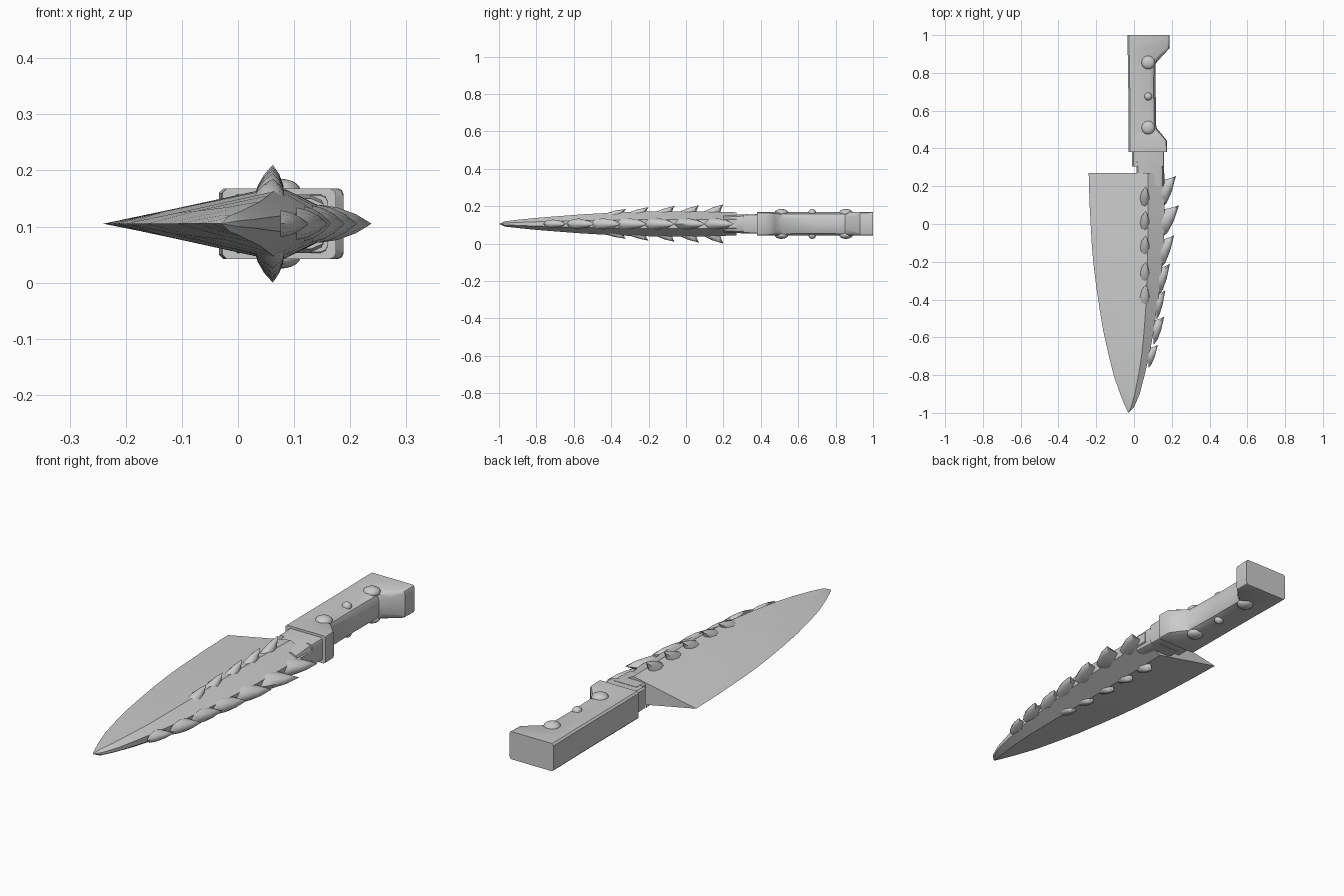
import bpy, bmesh, math
from mathutils import Vector

if "Cube" in bpy.data.objects:
    bpy.data.objects.remove(bpy.data.objects["Cube"])

CZ = 0.105  # mid-plane height
steel = bpy.data.materials.new("grey steel")
steel.diffuse_color = (0.6, 0.6, 0.6, 1)
steel.use_nodes = True
steel.node_tree.nodes["Principled BSDF"].inputs["Base Color"].default_value = steel.diffuse_color


def make(name, bm, angle=35):
    bmesh.ops.recalc_face_normals(bm, faces=bm.faces)
    me = bpy.data.meshes.new(name)
    bm.to_mesh(me)
    bm.free()
    me.materials.append(steel)
    ob = bpy.data.objects.new(name, me)
    bpy.context.collection.objects.link(ob)
    bpy.ops.object.select_all(action='DESELECT')
    ob.select_set(True)
    bpy.context.view_layer.objects.active = ob
    bpy.ops.object.shade_smooth_by_angle(angle=math.radians(angle))
    return ob


def loft(name, rings, tip=None, angle=35, sharp_cols=()):
    """Skin closed rings of points, ending in a cap or in a point."""
    bm = bmesh.new()
    vs = [[bm.verts.new(p) for p in r] for r in rings]
    n = len(vs[0])
    for a, b in zip(vs, vs[1:]):
        for i in range(n):
            j = (i + 1) % n
            bm.faces.new((a[i], a[j], b[j], b[i]))
    bm.faces.new(vs[0])
    if tip is None:
        bm.faces.new(vs[-1][::-1])
    else:
        t = bm.verts.new(tip)
        for i in range(n):
            bm.faces.new((vs[-1][i], vs[-1][(i + 1) % n], t))
    for c in sharp_cols:
        for a, b in zip(vs, vs[1:]):
            bm.edges.get((a[c], b[c])).smooth = False
    return make(name, bm, angle)


# Blade: y, cutting edge x, grind line x, ridge x, spine x, half thickness
blade = [
    (0.27, -0.240, -0.236, 0.075, 0.162, 0.062),
    (0.10, -0.235, -0.222, 0.075, 0.162, 0.066),
    (-0.10, -0.224, -0.165, 0.073, 0.158, 0.067),
    (-0.20, -0.216, -0.130, 0.071, 0.150, 0.066),
    (-0.33, -0.200, -0.194, 0.068, 0.138, 0.063),
    (-0.45, -0.182, -0.108, 0.062, 0.120, 0.057),
    (-0.57, -0.162, -0.075, 0.053, 0.104, 0.050),
    (-0.70, -0.133, -0.020, 0.040, 0.080, 0.040),
    (-0.80, -0.108, -0.022, 0.024, 0.056, 0.032),
    (-0.90, -0.073, -0.024, 0.004, 0.030, 0.022),
    (-0.97, -0.045, -0.030, -0.015, 0.000, 0.014),
]
rings = []
for y, e, g, r, s, h in blade:
    gz = h * min(0.92, 1.12 * (g - e) / (r - e))
    sz = h * 0.36
    rings.append([(e, y, CZ), (g, y, CZ + gz), (r, y, CZ + h), (s, y, CZ + sz),
                  (s, y, CZ - sz), (r, y, CZ - h), (g, y, CZ - gz)])
loft("blade", rings, (-0.03, -1.0, CZ), 28, (1, 6))


def box_section(y, x0, x1, h, c):
    """Section with chamfered corners on the +x side and small ones on -x."""
    k = 0.008
    pts = [(x0 + k, h), (x1 - c, h), (x1 - c * .3, h - c * .3), (x1, h - c),
           (x1, c - h), (x1 - c * .3, c * .3 - h), (x1 - c, -h), (x0 + k, -h),
           (x0, k - h), (x0, h - k)]
    return [(x, y, CZ + z) for x, z in pts]


# Neck of the blade and stepped collar
loft("blade_neck", [box_section(0.20, 0.02, 0.16, 0.045, 0.03),
                    box_section(0.33, 0.01, 0.158, 0.052, 0.03)])
loft("collar", [box_section(0.305, -0.010, 0.160, 0.050, 0.012),
                box_section(0.385, -0.010, 0.160, 0.052, 0.012)])

# Handle with flared guard and pommel
handle = [(0.38, -0.028, 0.175, 0.063, 0.012), (0.44, -0.028, 0.175, 0.063, 0.016),
          (0.475, -0.029, 0.148, 0.063, 0.026), (0.51, -0.029, 0.118, 0.063, 0.034),
          (0.68, -0.030, 0.115, 0.063, 0.036), (0.85, -0.032, 0.115, 0.063, 0.034),
          (0.89, -0.033, 0.150, 0.063, 0.026), (0.93, -0.034, 0.188, 0.063, 0.014),
          (1.00, -0.034, 0.188, 0.063, 0.010)]
loft("handle", [box_section(*s) for s in handle], angle=40)

# Domed rivets on both faces
for i, (y, r) in enumerate([(0.51, 0.036), (0.675, 0.021), (0.855, 0.036)]):
    for side, sg in (("upper", 1), ("lower", -1)):
        bm = bmesh.new()
        bmesh.ops.create_uvsphere(bm, u_segments=20, v_segments=10, radius=r)
        for v in bm.verts:
            v.co.z *= 0.02 / r
            v.co += Vector((0.075, y, CZ + sg * 0.060))
        make(f"rivet_{side}_{i + 1}", bm, 60)


def claw(name, centre, out, side, tip, length, width):
    """Back-swept barb: oval base, bulging middle, sharp tip."""
    c, t, o, s = map(Vector, (centre, tip, out, side))
    rise = (t - c).dot(o)
    sweep = Vector((0, t.y - c.y, 0))
    drift = s * (t - c).dot(s)
    rings = []
    for k, size, adv in ((0, 1, 0), (0.35, .85, .18), (0.7, .5, .52)):
        m = c + o * rise * k + sweep * adv + drift * k
        rings.append([m + Vector((0, math.cos(a) * length * size, 0))
                      + s * (math.sin(a) * width * size)
                      for a in (math.tau * i / 8 for i in range(8))])
    loft(name, rings, t, 45)


# Row of barbs along the spine: tip x, tip y, base x, size
spine = [(0.222, 0.255, 0.145, 1), (0.238, 0.10, 0.145, 1), (0.212, -0.06, 0.140, 1),
         (0.190, -0.21, 0.132, .95), (0.166, -0.35, 0.118, .9),
         (0.160, -0.49, 0.104, .85), (0.126, -0.64, 0.076, .7)]
for i, (tx, ty, bx, k) in enumerate(spine):
    claw(f"spine_barb_{i + 1}", (bx, ty - 0.10 * k, CZ), (1, 0, 0), (0, 0, 1),
         (tx, ty, CZ), 0.075 * k, 0.034 * k)

# Barbs along the ridge, mirrored on the two faces: tip y, tip height
for i, (ty, h) in enumerate([(0.20, .105), (0.07, .100), (-0.06, .096),
                             (-0.20, .090), (-0.32, .080)]):
    for side, sg in (("upper", 1), ("lower", -1)):
        claw(f"ridge_barb_{side}_{i + 1}", (0.056, ty - 0.07, CZ + sg * 0.048),
             (0, 0, sg), (1, 0, 0), (0.062, ty, CZ + sg * h), 0.05, 0.027)
